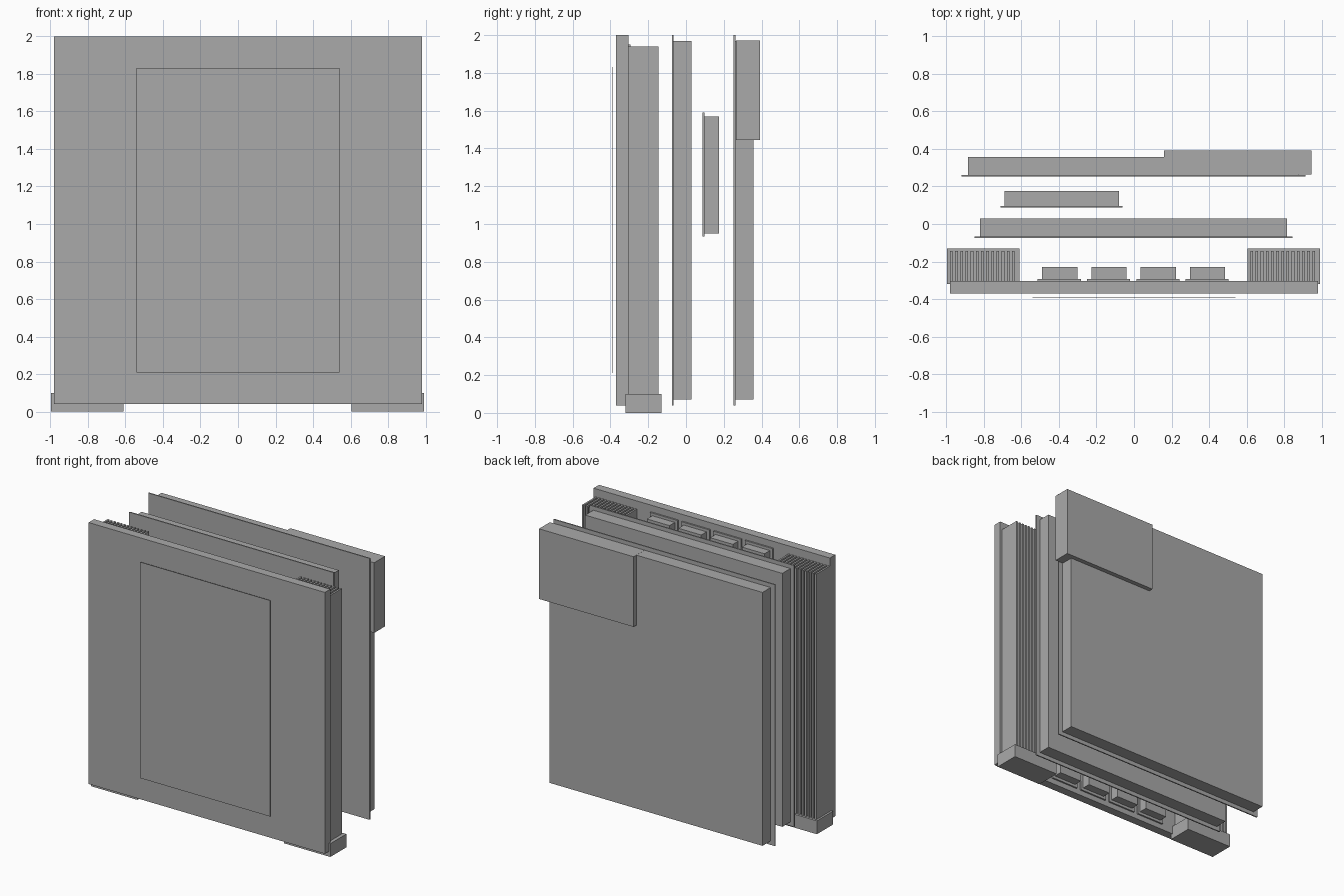
import bpy
import bmesh
from mathutils import Vector

cube = bpy.data.objects.get("Cube")
if cube:
    bpy.data.objects.remove(cube, do_unlink=True)

grey = bpy.data.materials.new("plain grey")
grey.use_nodes = True
colour = (0.4, 0.4, 0.4, 1)
grey.diffuse_color = colour
grey.node_tree.nodes["Principled BSDF"].inputs["Base Color"].default_value = colour


def box(name, xs, ys, zs, copies=1, step=0.0):
    """Box from its x, y and z ranges, optionally repeated along x."""
    low, high = (Vector(c) for c in zip(xs, ys, zs))
    bm = bmesh.new()
    for i in range(copies):
        made = bmesh.ops.create_cube(bm, size=1)["verts"]
        bmesh.ops.scale(bm, vec=high - low, verts=made)
        bmesh.ops.translate(bm, vec=(low + high) / 2 + Vector((i * step, 0, 0)), verts=made)
    mesh = bpy.data.meshes.new(name)
    bm.to_mesh(mesh)
    bm.free()
    mesh.materials.append(grey)
    obj = bpy.data.objects.new(name, mesh)
    bpy.context.collection.objects.link(obj)
    return obj


# Front board and the thin sheet floating before it
box("front_board", (-0.98, 0.98), (-0.37, -0.305), (0.04, 2))
box("front_sheet", (-0.54, 0.54), (-0.391, -0.388), (0.21, 1.83))

# Finned heat sinks standing on feet
for side, x in (("right", -0.995), ("left", 0.605)):
    box(side + "_foot", (x, x + 0.385), (-0.32, -0.13), (0, 0.1))
    box(side + "_fins", (x + 0.015, x + 0.029), (-0.305, -0.145), (0.1, 1.94), 13, 0.0275)

# Four tall modules on flanges behind the front board
pitch = 0.2625
box("module_flanges", (-0.513, -0.283), (-0.305, -0.293), (0.08, 1.95), 4, pitch)
box("modules", (-0.49, -0.302), (-0.293, -0.23), (0.1, 1.93), 4, pitch)

# Middle panel
box("middle_plate", (-0.85, 0.845), (-0.075, -0.066), (0.04, 2))
box("middle_slab", (-0.82, 0.815), (-0.066, 0.03), (0.07, 1.97))

# Small panel
box("small_plate", (-0.71, -0.06), (0.088, 0.097), (0.935, 1.59))
box("small_slab", (-0.69, -0.08), (0.097, 0.175), (0.95, 1.57))

# Rear panel with its corner block
box("rear_plate", (-0.92, 0.915), (0.252, 0.261), (0.04, 2))
box("rear_slab", (-0.885, 0.88), (0.261, 0.358), (0.07, 1.97))
box("corner_block", (0.16, 0.945), (0.264, 0.392), (1.445, 1.971))
